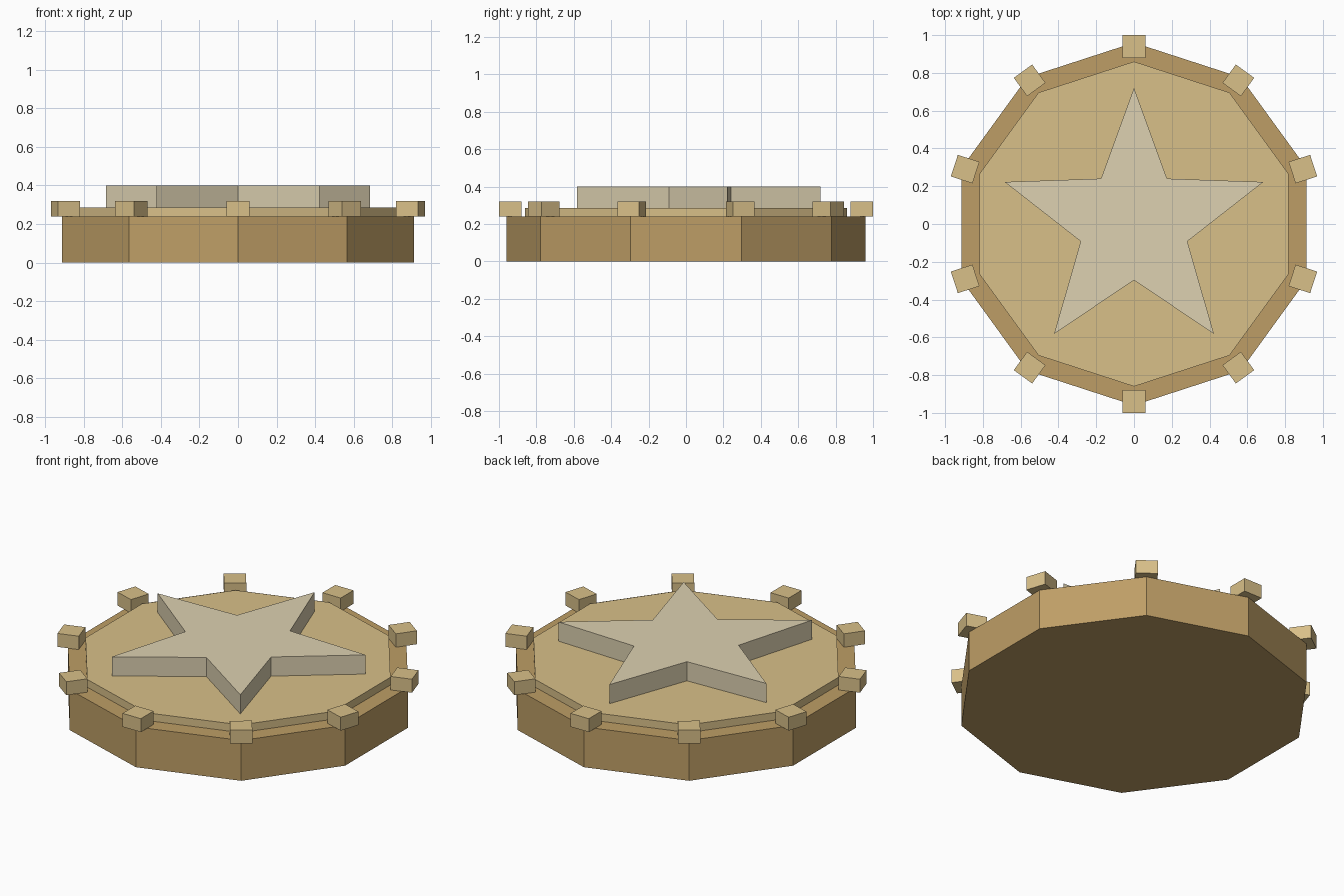
import bpy, bmesh, math

if "Cube" in bpy.data.objects:
    bpy.data.objects.remove(bpy.data.objects["Cube"])


def material(name, rgb):
    m = bpy.data.materials.new(name)
    lin = [(c / 255 / 12.92) if c / 255 <= 0.04045 else ((c / 255 + 0.055) / 1.055) ** 2.4 for c in rgb]
    m.diffuse_color = (*lin, 1)
    m.use_nodes = True
    m.node_tree.nodes["Principled BSDF"].inputs["Base Color"].default_value = m.diffuse_color
    return m


def prism(name, points, z0, z1, mat):
    """Extrude a flat outline from z0 up to z1."""
    bm = bmesh.new()
    face = bm.faces.new([bm.verts.new((x, y, z0)) for x, y in points])
    top = bmesh.ops.extrude_face_region(bm, geom=[face])
    verts = [v for v in top["geom"] if isinstance(v, bmesh.types.BMVert)]
    bmesh.ops.translate(bm, verts=verts, vec=(0, 0, z1 - z0))
    bmesh.ops.recalc_face_normals(bm, faces=bm.faces)
    mesh = bpy.data.meshes.new(name)
    bm.to_mesh(mesh)
    bm.free()
    mesh.materials.append(mat)
    obj = bpy.data.objects.new(name, mesh)
    bpy.context.collection.objects.link(obj)
    return obj


def ring(radii):
    """Ten points around the centre, starting at +y, cycling through radii."""
    return [(radii[i % len(radii)] * math.cos(math.pi / 2 + i * math.pi / 5),
             radii[i % len(radii)] * math.sin(math.pi / 2 + i * math.pi / 5)) for i in range(10)]


bronze = material("dark_bronze", (190, 158, 102))
gold = material("pale_gold", (217, 192, 137))
silver = material("warm_silver", (221, 209, 177))

# Ten-sided body, raised plate and star
prism("base", ring([0.96]), 0, 0.24, bronze)
prism("top_plate", ring([0.86]), 0.24, 0.286, gold)
prism("star", ring([0.72, 0.297]), 0.286, 0.40, silver)

# Studs on the ten corners
h = 0.06
for i in range(10):
    stud = prism(f"stud_{i + 1}", [(-h, -h), (h, -h), (h, h), (-h, h)], 0.24, 0.32, gold)
    a = math.pi / 2 + i * math.pi / 5
    stud.location = (0.94 * math.cos(a), 0.94 * math.sin(a), 0)
    stud.rotation_euler.z = a
